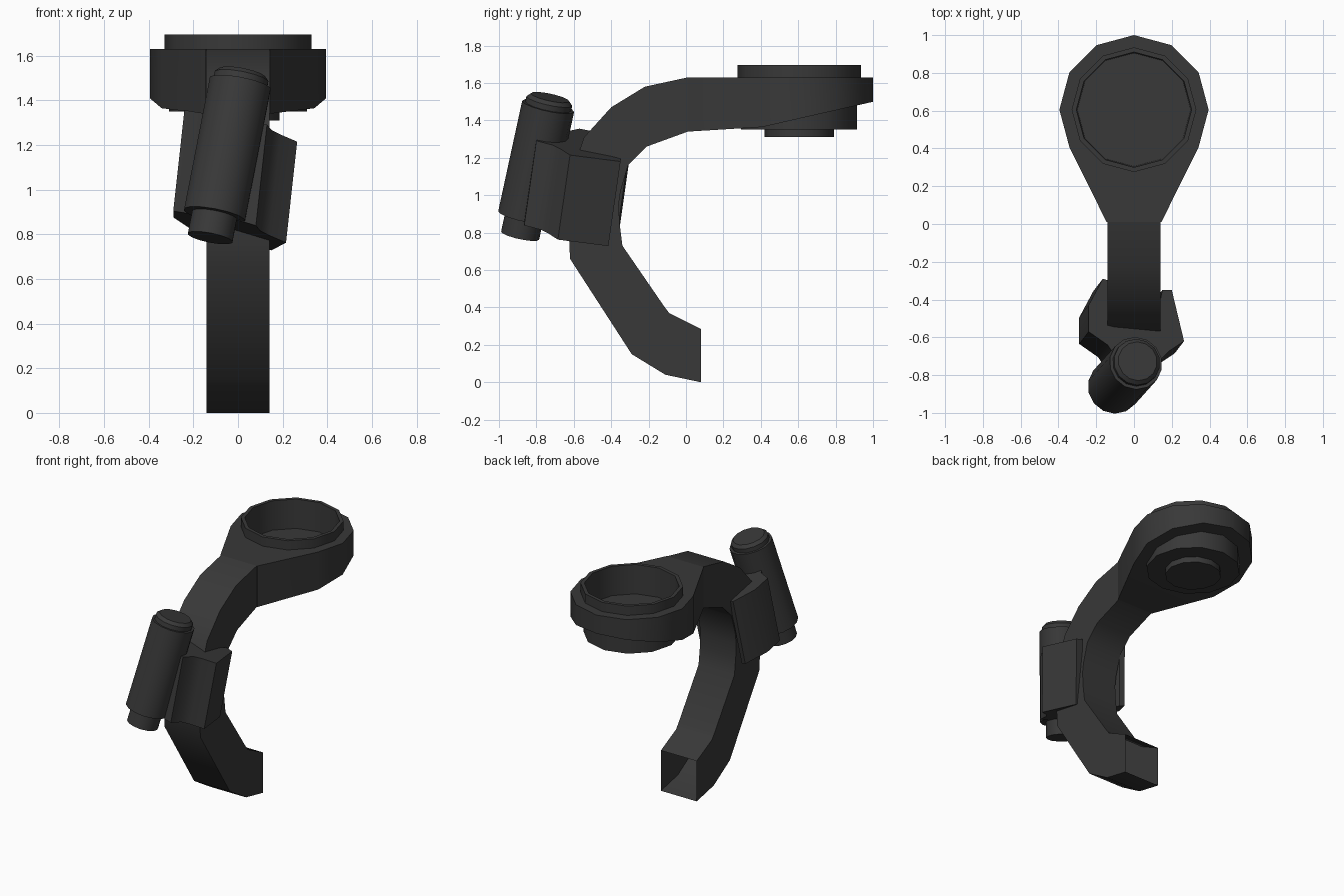
import bpy, bmesh, math
from mathutils import Vector

if "Cube" in bpy.data.objects:
    bpy.data.objects.remove(bpy.data.objects["Cube"])

mat = bpy.data.materials.new("dark_gray")
mat.diffuse_color = (0.04, 0.04, 0.04, 1)
mat.use_nodes = True
mat.node_tree.nodes["Principled BSDF"].inputs["Base Color"].default_value = mat.diffuse_color


def finish(name, bm, angle=35):
    bmesh.ops.recalc_face_normals(bm, faces=bm.faces)
    me = bpy.data.meshes.new(name)
    bm.to_mesh(me)
    bm.free()
    ob = bpy.data.objects.new(name, me)
    bpy.context.collection.objects.link(ob)
    me.materials.append(mat)
    bpy.ops.object.select_all(action='DESELECT')
    ob.select_set(True)
    bpy.context.view_layer.objects.active = ob
    bpy.ops.object.shade_smooth_by_angle(angle=math.radians(angle))
    return ob


def bridge(bm, a, b):
    n = len(a)
    for i in range(n):
        bm.faces.new((a[i], a[(i + 1) % n], b[(i + 1) % n], b[i]))


def lathe(name, profile, base, axis, n=12, caps=(True, True)):
    """Revolve (radius, height) points around an axis through base."""
    bm = bmesh.new()
    q = Vector((0, 0, 1)).rotation_difference(Vector(axis))
    rings = []
    for r, h in profile:
        rings.append([bm.verts.new(Vector(base) + q @ Vector(
            (r * math.sin(2 * math.pi * k / n), r * math.cos(2 * math.pi * k / n), h)))
            for k in range(n)])
    for a, b in zip(rings, rings[1:]):
        bridge(bm, a, b)
    if caps[0]:
        bm.faces.new(rings[0])
    if caps[1]:
        bm.faces.new(rings[-1])
    return finish(name, bm)


# Curved arm: rectangle lofted through outer / inner (y, z) pairs, open ends
outer = [(.01, 1.63), (-.22, 1.58), (-.40, 1.47), (-.545, 1.31), (-.615, 1.10),
         (-.63, .88), (-.62, .66), (-.29, .15), (-.11, .04), (.08, 0)]
inner = [(.01, 1.34), (-.21, 1.26), (-.31, 1.16), (-.35, 1.02), (-.36, .95),
         (-.355, .85), (-.34, .73), (-.12, .41), (-.09, .37), (.08, .285)]
bm = bmesh.new()
loops = [[bm.verts.new((x, *p)) for x, p in ((-.14, o), (.14, o), (.14, i), (-.14, i))]
         for o, i in zip(outer, inner)]
for a, b in zip(loops, loops[1:]):
    bridge(bm, a, b)
finish("curved_arm", bm)

# Head: teardrop outline with a slanted underside and a round opening on top
CY, R = .605, .395
outline = [(R * math.sin(math.radians(30 * k)), CY + R * math.cos(math.radians(30 * k)))
           for k in range(-4, 5)]
outline = [(-.145, .01)] + outline + [(.145, .01)]
bm = bmesh.new()
top = [bm.verts.new((x, y, 1.63)) for x, y in outline]
low = [bm.verts.new((x, y, 1.34 + .228 * max(0, y - .3))) for x, y in outline]
bridge(bm, top, low)
n = len(low)
for i in range(n // 2):          # underside strips, left to right
    a, b, c, d = low[i], low[i + 1], low[n - 2 - i], low[n - 1 - i]
    bm.faces.new((a, b, d) if b is c else (a, b, c, d))
hole = [bm.verts.new((.33 * math.sin(math.pi * k / 6), CY + .33 * math.cos(math.pi * k / 6), 1.63))
        for k in range(12)]
edges = [bm.edges.new((hole[k], hole[(k + 1) % 12])) for k in range(12)]
edges += [bm.edges.get((top[i], top[(i + 1) % n])) for i in range(n)]
bmesh.ops.triangle_fill(bm, use_beauty=True, edges=edges)
finish("head_body", bm)

# Raised rim with recessed cup, and the stepped base beneath the head
lathe("head_rim_and_cup", [(.33, 1.63), (.33, 1.695), (.305, 1.695), (.30, 1.49)],
      (0, CY, 0), (0, 0, 1), caps=(False, True))
lathe("head_lower_base", [(.185, 1.31), (.185, 1.35), (.31, 1.35), (.31, 1.48)],
      (0, CY, 0), (0, 0, 1))

# Tilted tube with narrower ends
bottom = Vector((-.105, -.865, .885))
axis = Vector((.01, -.737, 1.475)) - bottom
L = axis.length
lathe("tilted_tube", [(.104, -.105), (.104, 0), (.142, 0), (.142, L), (.125, L),
                      (.125, L + .03), (.105, L + .05)], bottom, axis.normalized(), n=14)

# Clamp: sheared U-shaped section joining the tube to the arm
section = [(.15, -.35), (.20, -.35), (.265, -.62), (.19, -.67), (.15, -.71), (.13, -.80),
           (-.08, -.80), (-.10, -.70), (-.14, -.64), (-.24, -.57), (-.24, -.43),
           (-.165, -.29), (-.13, -.30), (-.12, -.50), (.12, -.50)]
bm = bmesh.new()
ends = []
for z, dx, dy in ((1.17, 0, 0), (.69, -.05, -.065)):
    ends.append([bm.verts.new((x + dx, y + dy, z - .3 * (x + dx) - .2 * (y + dy)))
                 for x, y in section])
bridge(bm, *ends)
for e in ends:
    bm.faces.new(e)
finish("clamp", bm)
